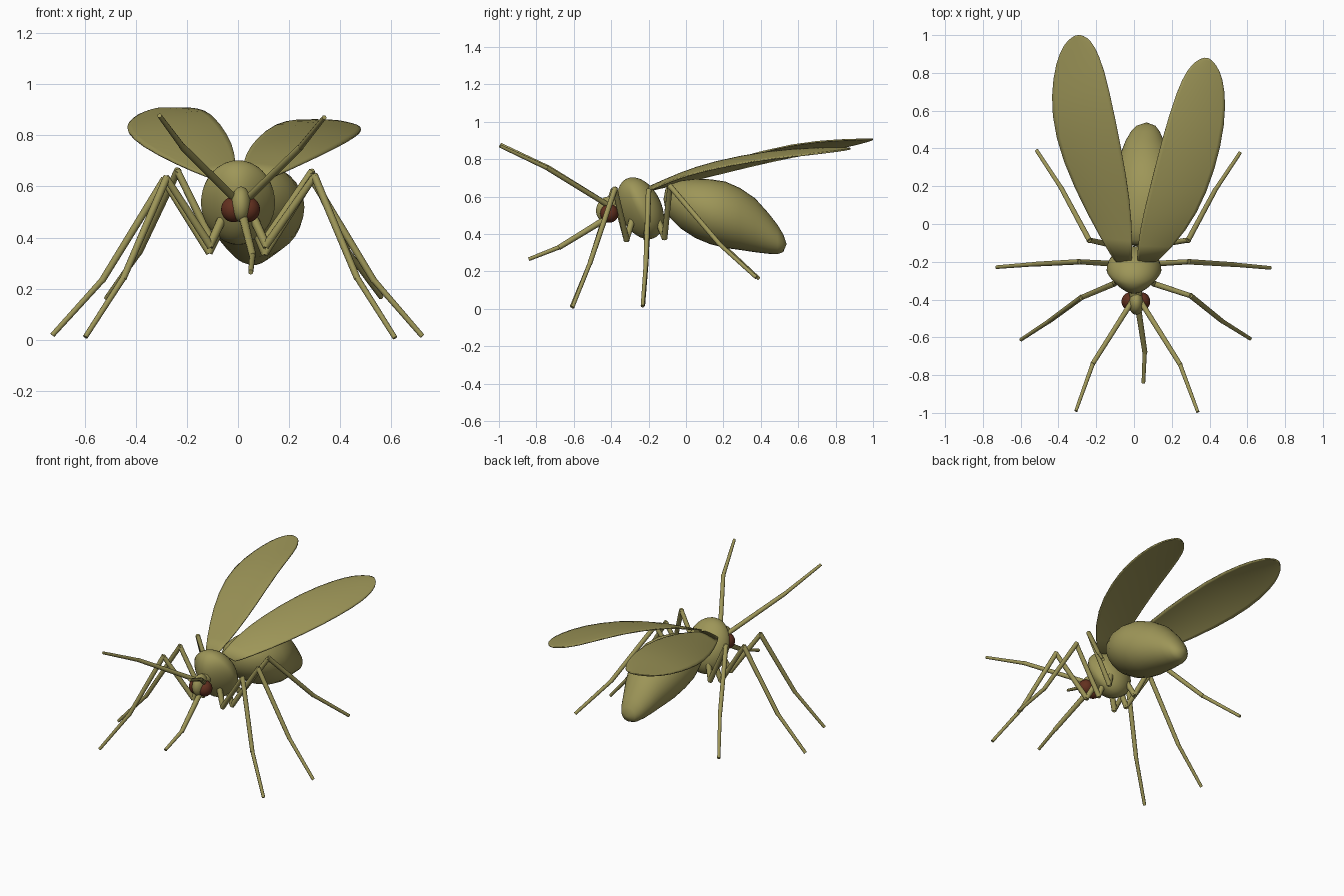
import bpy, bmesh, math
from mathutils import Vector, Matrix


def material(name, rgb):
    m = bpy.data.materials.new(name)
    m.diffuse_color = (*rgb, 1)
    return m


OLIVE = material("olive", (0.34, 0.305, 0.098))
RED = material("dark_red", (0.125, 0.03, 0.014))


def make(name, bm, mat, angle=60):
    bmesh.ops.recalc_face_normals(bm, faces=bm.faces)
    mesh = bpy.data.meshes.new(name)
    bm.to_mesh(mesh)
    bm.free()
    mesh.materials.append(mat)
    ob = bpy.data.objects.new(name, mesh)
    bpy.context.collection.objects.link(ob)
    bpy.ops.object.select_all(action='DESELECT')
    ob.select_set(True)
    bpy.context.view_layer.objects.active = ob
    bpy.ops.object.shade_smooth_by_angle(angle=math.radians(angle))
    return ob


def ellipsoid(name, loc, radii, mat, tilt=0, taper=0):
    """Ball scaled to radii, narrowed towards the front by taper, tilted about x."""
    bm = bmesh.new()
    bmesh.ops.create_uvsphere(bm, u_segments=32, v_segments=20, radius=1)
    for v in bm.verts:
        v.co.x *= 1 + taper * min(v.co.y, 0)
    mtx = (Matrix.Translation(loc) @ Matrix.Rotation(math.radians(tilt), 4, 'X')
           @ Matrix.Diagonal((*radii, 1)))
    bmesh.ops.transform(bm, matrix=mtx, verts=bm.verts)
    return make(name, bm, mat)


def limb(name, points, radii):
    """Jointed limb: one tapered tube per segment, slightly overlapping."""
    bm = bmesh.new()
    for a, b, (r1, r2) in zip(points, points[1:], radii):
        a, b = Vector(a), Vector(b)
        d = b - a
        mtx = (Matrix.Translation((a + b) / 2)
               @ d.to_track_quat('Z', 'Y').to_matrix().to_4x4())
        bmesh.ops.create_cone(bm, cap_ends=True, segments=10, radius1=r1,
                              radius2=r2, depth=d.length + 0.012, matrix=mtx)
    return make(name, bm, OLIVE, 45)


def abdomen():
    # y, centre x, half width, bottom z, top z
    rings = [(-0.11, 0.03, 0.055, 0.53, 0.64), (-0.085, 0.035, 0.1, 0.485, 0.665),
             (-0.03, 0.05, 0.148, 0.43, 0.685), (0.05, 0.062, 0.18, 0.378, 0.695),
             (0.13, 0.07, 0.19, 0.345, 0.692), (0.21, 0.07, 0.185, 0.325, 0.68),
             (0.29, 0.065, 0.163, 0.314, 0.645), (0.37, 0.06, 0.133, 0.302, 0.59),
             (0.44, 0.057, 0.102, 0.294, 0.512), (0.49, 0.06, 0.076, 0.292, 0.448),
             (0.52, 0.064, 0.05, 0.303, 0.398)]
    n = 32
    bm = bmesh.new()
    loops = []
    for y, cx, w, lo, hi in rings:
        loops.append([bm.verts.new((cx + w * math.cos(t), y,
                                    (lo + hi) / 2 + (hi - lo) / 2 * math.sin(t)))
                      for t in (2 * math.pi * i / n for i in range(n))])
    for a, b in zip(loops, loops[1:]):
        for i in range(n):
            j = (i + 1) % n
            bm.faces.new((a[i], a[j], b[j], b[i]))
    for loop, tip in ((loops[0], (0.025, -0.12, 0.585)),
                      (loops[-1], (0.066, 0.538, 0.345))):
        p = bm.verts.new(tip)
        for i in range(n):
            bm.faces.new((loop[i], loop[(i + 1) % n], p))
    return make("abdomen", bm, OLIVE, 80)


def wing(name, pairs):
    """Thin, slightly cambered blade spanned between outer and inner edge points."""
    cols = 8
    bm = bmesh.new()
    grid = []
    for outer, inner in pairs:
        o, q = Vector(outer), Vector(inner)
        bulge = 0.04 * (q - o).length
        row = []
        for i in range(cols + 1):
            t = i / cols
            p = o.lerp(q, -0.03 + 1.06 * t)
            p.z += bulge * 4 * t * (1 - t)
            row.append(bm.verts.new(p))
        grid.append(row)
    for a, b in zip(grid, grid[1:]):
        for i in range(cols):
            bm.faces.new((a[i], a[i + 1], b[i + 1], b[i]))
    ob = make(name, bm, OLIVE, 60)
    sub = ob.modifiers.new("smooth_outline", 'SUBSURF')
    sub.levels = sub.render_levels = 1
    sol = ob.modifiers.new("thickness", 'SOLIDIFY')
    sol.thickness = 0.008
    sol.offset = 0
    return ob


# Body
ellipsoid("thorax", (0, -0.243, 0.537), (0.145, 0.112, 0.175), OLIVE, 25, 0.42)
abdomen()
ellipsoid("head", (0.012, -0.42, 0.53), (0.04, 0.06, 0.07), OLIVE, -15)
limb("neck", [(0.012, -0.40, 0.54), (0.0, -0.30, 0.56)], [(0.03, 0.045)])
for side, s in (("left", -1), ("right", 1)):
    ellipsoid(side + "_eye", (0.01 + s * 0.028, -0.41, 0.51), (0.048, 0.049, 0.05), RED)

# Mouthpart and feelers
limb("proboscis", [(0.02, -0.43, 0.48), (0.057, -0.675, 0.33), (0.05, -0.835, 0.267)],
     [(0.017, 0.014), (0.012, 0.01)])
FEELER_R = [(0.015, 0.013), (0.012, 0.009)]
limb("left_antenna", [(-0.01, -0.41, 0.55), (-0.217, -0.737, 0.755), (-0.306, -0.985, 0.875)],
     FEELER_R)
limb("right_antenna", [(0.035, -0.41, 0.55), (0.243, -0.742, 0.752), (0.336, -0.99, 0.868)],
     FEELER_R)

# Legs: hip, low inner joint, high knee, shin joint, foot
LEG_R = [(0.019, 0.016), (0.016, 0.014), (0.015, 0.013), (0.012, 0.01)]
legs = {
    "left_front_leg": [(-0.05, -0.28, 0.5), (-0.11, -0.318, 0.37), (-0.28, -0.39, 0.632),
                       (-0.447, -0.513, 0.245), (-0.595, -0.61, 0.015)],
    "right_front_leg": [(0.05, -0.28, 0.5), (0.11, -0.318, 0.37), (0.3, -0.38, 0.64),
                        (0.465, -0.513, 0.245), (0.612, -0.605, 0.012)],
    "left_middle_leg": [(-0.05, -0.21, 0.48), (-0.113, -0.21, 0.345), (-0.29, -0.2, 0.625),
                        (-0.53, -0.213, 0.235), (-0.723, -0.228, 0.022)],
    "right_middle_leg": [(0.05, -0.21, 0.48), (0.105, -0.21, 0.34), (0.29, -0.2, 0.63),
                         (0.53, -0.215, 0.235), (0.718, -0.232, 0.018)],
    "left_hind_leg": [(-0.05, -0.16, 0.5), (-0.1, -0.115, 0.38), (-0.237, -0.085, 0.66),
                      (-0.385, 0.19, 0.345), (-0.513, 0.385, 0.165)],
    "right_hind_leg": [(0.05, -0.16, 0.5), (0.1, -0.115, 0.38), (0.287, -0.085, 0.655),
                       (0.43, 0.18, 0.345), (0.558, 0.372, 0.17)],
}
for name, pts in legs.items():
    limb(name, pts, LEG_R)

# Wings: (outer edge, inner edge) pairs from root to tip
wing("left_wing", [
    ((-0.10, -0.20, 0.63), (-0.01, -0.20, 0.65)),
    ((-0.24, 0.05, 0.69), (-0.018, 0.02, 0.725)),
    ((-0.372, 0.335, 0.762), (-0.046, 0.24, 0.795)),
    ((-0.43, 0.58, 0.817), (-0.113, 0.58, 0.884)),
    ((-0.422, 0.78, 0.85), (-0.167, 0.83, 0.902)),
    ((-0.388, 0.915, 0.88), (-0.215, 0.945, 0.905)),
    ((-0.345, 0.978, 0.897), (-0.25, 0.988, 0.905)),
    ((-0.31, 0.998, 0.905), (-0.285, 1.0, 0.905))])
wing("right_wing", [
    ((0.12, -0.20, 0.63), (0.015, -0.20, 0.65)),
    ((0.27, -0.04, 0.702), (0.037, -0.03, 0.725)),
    ((0.377, 0.16, 0.754), (0.08, 0.14, 0.783)),
    ((0.456, 0.42, 0.8), (0.157, 0.45, 0.845)),
    ((0.48, 0.635, 0.822), (0.235, 0.71, 0.858)),
    ((0.466, 0.77, 0.838), (0.29, 0.82, 0.859)),
    ((0.432, 0.848, 0.848), (0.335, 0.866, 0.857)),
    ((0.395, 0.878, 0.855), (0.37, 0.88, 0.856))])
